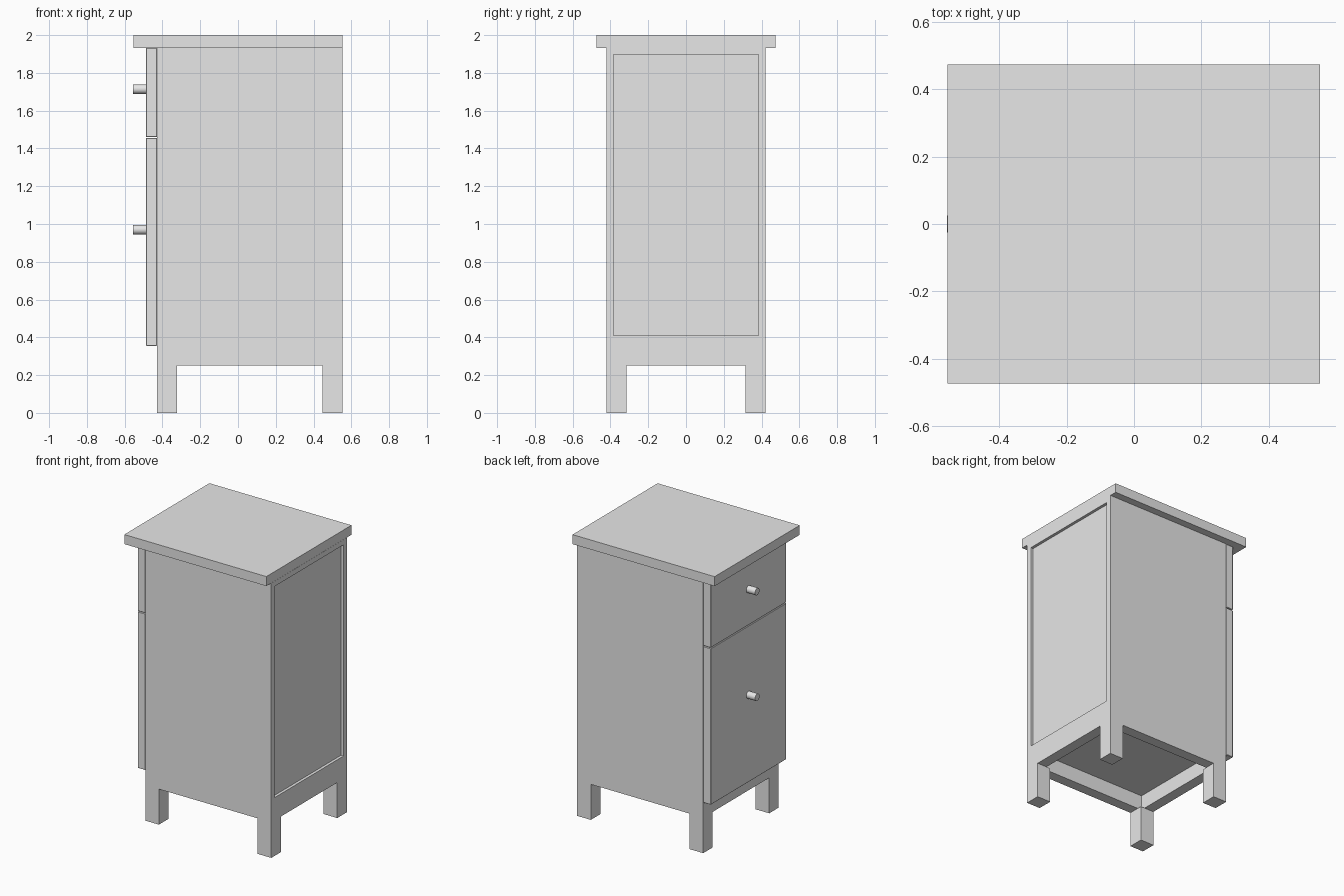
import bpy
import bmesh
from math import pi
from mathutils import Matrix, Vector

cube = bpy.data.objects.get("Cube")
if cube:
    bpy.data.objects.remove(cube, do_unlink=True)

grey = bpy.data.materials.new("light_grey")
grey.use_nodes = True
COLOUR = (0.8, 0.8, 0.8, 1)
grey.diffuse_color = COLOUR
grey.node_tree.nodes["Principled BSDF"].inputs["Base Color"].default_value = COLOUR


def finish(name, bm):
    """Turn a bmesh into a named, coloured object."""
    mesh = bpy.data.meshes.new(name)
    bm.to_mesh(mesh)
    bm.free()
    mesh.materials.append(grey)
    obj = bpy.data.objects.new(name, mesh)
    bpy.context.collection.objects.link(obj)
    return obj


def box_mesh(x, y, z):
    """Box between the (low, high) limits on each axis."""
    bm = bmesh.new()
    size = Vector((x[1] - x[0], y[1] - y[0], z[1] - z[0]))
    mid = Vector((x[0] + x[1], y[0] + y[1], z[0] + z[1])) / 2
    bmesh.ops.create_cube(bm, size=1, matrix=Matrix.Translation(mid) @ Matrix.Diagonal(size.to_4d()))
    return bm


def face_towards(bm, direction):
    bm.normal_update()
    return max(bm.faces, key=lambda f: f.normal.dot(Vector(direction)))


BACK_X, FRONT_X = 0.553, -0.428
HALF_Y = 0.42
LEG = 0.106
BASE_Z, FLOOR_Z, TOP_Z = 0.25, 0.355, 1.933

# Carcass with a sunk end panel and a hollow underside
bm = box_mesh((FRONT_X, BACK_X), (-HALF_Y, HALF_Y), (BASE_Z, TOP_Z))
panel = face_towards(bm, (1, 0, 0))
bmesh.ops.inset_individual(bm, faces=[panel], thickness=0.052)
for v in panel.verts:
    if v.co.z < 1:
        v.co.z = 0.41
bmesh.ops.inset_individual(bm, faces=[panel], thickness=0, depth=0)
for v in panel.verts:
    v.co.x -= 0.02
under = face_towards(bm, (0, 0, -1))
bmesh.ops.inset_individual(bm, faces=[under], thickness=LEG)
bmesh.ops.inset_individual(bm, faces=[under], thickness=0, depth=0)
for v in under.verts:
    v.co.z = FLOOR_Z
finish("carcass", bm)

# Square legs
for x_name, x in (("front", (FRONT_X, FRONT_X + LEG)), ("back", (BACK_X - LEG, BACK_X))):
    for y_name, y in (("left", (-HALF_Y, LEG - HALF_Y)), ("right", (HALF_Y - LEG, HALF_Y))):
        finish(f"{x_name}_{y_name}_leg", box_mesh(x, y, (0, BASE_Z)))

# Overhanging top board
finish("top_board", box_mesh((-0.554, 0.552), (-0.473, 0.473), (TOP_Z, 2)))

# Drawer and door fronts with slightly eased edges, each with a round knob
for name, z, knob_z in (("drawer", (1.46, TOP_Z), 1.714), ("door", (FLOOR_Z, 1.456), 0.97)):
    bm = box_mesh((-0.487, FRONT_X), (-HALF_Y, HALF_Y), z)
    bmesh.ops.bevel(bm, geom=bm.edges[:], offset=0.003, segments=1, affect="EDGES")
    finish(f"{name}_front", bm)

    bm = bmesh.new()
    place = Matrix.Translation((-0.52, 0, knob_z)) @ Matrix.Rotation(pi / 2, 4, "Y")
    bmesh.ops.create_cone(bm, cap_ends=True, segments=32, radius1=0.025, radius2=0.025,
                          depth=0.07, matrix=place)
    for f in bm.faces:
        f.smooth = len(f.verts) == 4
    for e in bm.edges:
        e.smooth = all(f.smooth for f in e.link_faces)
    finish(f"{name}_knob", bm)
